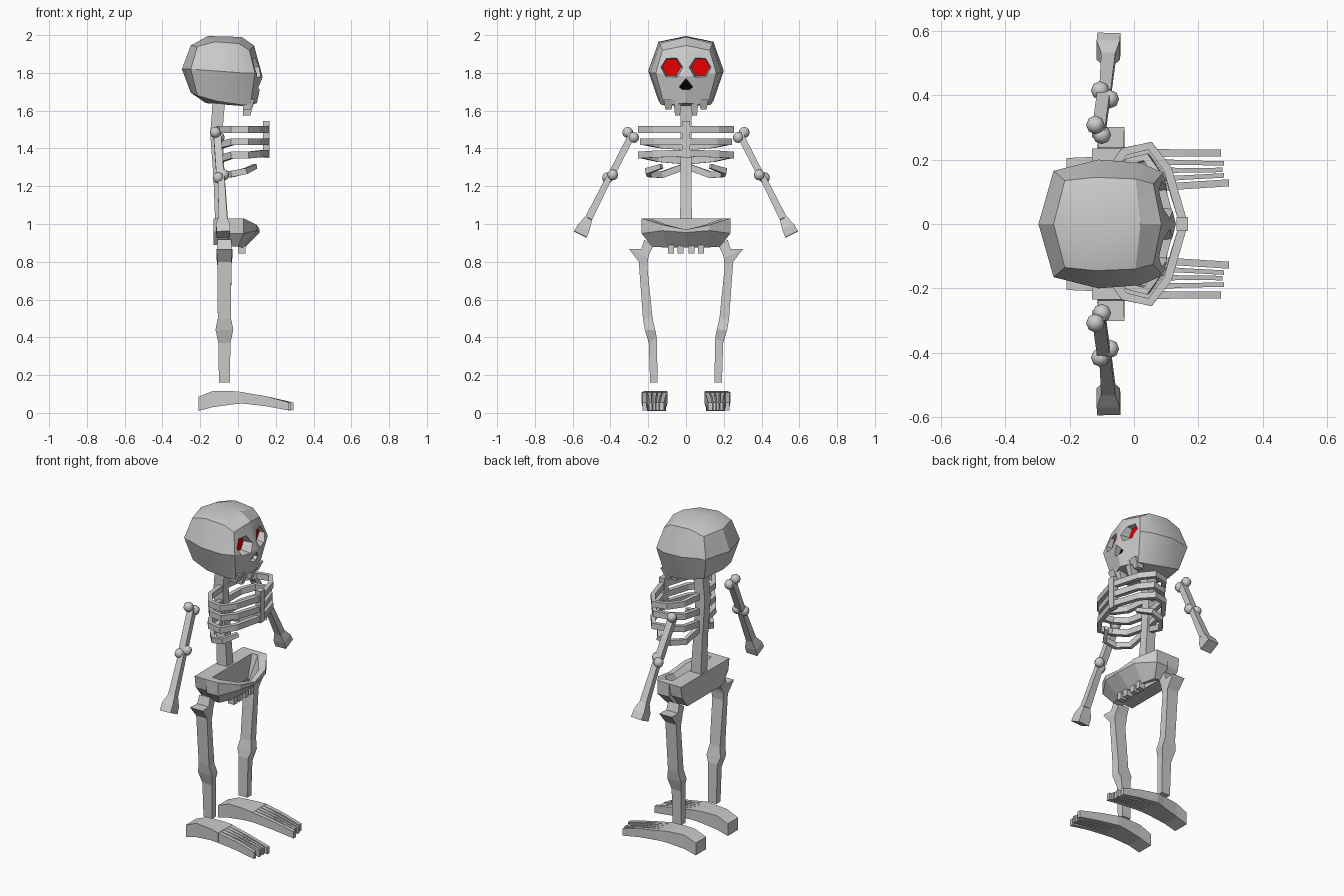
import bpy, bmesh
from math import pi
from mathutils import Vector, Matrix

if "Cube" in bpy.data.objects:
    bpy.data.objects.remove(bpy.data.objects["Cube"])


def finish(name, bm, mirror=False, color=None):
    bmesh.ops.recalc_face_normals(bm, faces=bm.faces)
    me = bpy.data.meshes.new(name)
    bm.to_mesh(me)
    bm.free()
    ob = bpy.data.objects.new(name, me)
    bpy.context.collection.objects.link(ob)
    if mirror:
        m = ob.modifiers.new("mirror", 'MIRROR')
        m.use_axis = (False, True, False)
        m.use_mirror_merge = False
    if color:
        mat = bpy.data.materials.new(name)
        mat.diffuse_color = color
        mat.use_nodes = True
        mat.node_tree.nodes["Principled BSDF"].inputs["Base Color"].default_value = mat.diffuse_color
        me.materials.append(mat)
    return ob


def add_loft(bm, rings):
    vs = [[bm.verts.new(p) for p in r] for r in rings]
    n = len(vs[0])
    for a, b in zip(vs, vs[1:]):
        for i in range(n):
            bm.faces.new((a[i], a[(i + 1) % n], b[(i + 1) % n], b[i]))
    bm.faces.new(vs[0])
    bm.faces.new(vs[-1])
    return vs


def loft(name, rings, mirror=True, color=None):
    bm = bmesh.new()
    add_loft(bm, rings)
    return finish(name, bm, mirror, color)


def tube(name, pts, ref=(1, 0, 0), mirror=True):
    """Rectangular bar along (x, y, z, half size along ref, other half size)."""
    P = [Vector(p[:3]) for p in pts]
    rings = []
    for i, p in enumerate(P):
        t = (P[min(i + 1, len(P) - 1)] - P[max(i - 1, 0)]).normalized()
        s = t.cross(Vector(ref)).normalized()
        u = s.cross(t)
        a, b = u * pts[i][3], s * pts[i][4]
        rings.append([p + a + b, p + a - b, p - a - b, p - a + b])
    return loft(name, rings, mirror)


def x_section(x, y0, y1, z0, z1):
    return [(x, y0, z0), (x, y1, z0), (x, y1, z1), (x, y0, z1)]


# Skull: top middle, corner, side, lower corner, bottom middle for each ring
half_rings = [
    [(-.25, 0, 1.945), (-.215, .135, 1.94), (-.25, .165, 1.82), (-.215, .13, 1.68), (-.25, 0, 1.695)],
    [(-.16, 0, 1.995), (-.12, .145, 1.965), (-.11, .2, 1.81), (-.11, .145, 1.65), (-.17, 0, 1.64)],
    [(.02, 0, 1.99), (.005, .14, 1.955), (.02, .19, 1.80), (.02, .13, 1.63), (.02, 0, 1.625)],
    [(.085, 0, 1.945), (.06, .125, 1.92), (.09, .16, 1.80), (.065, .115, 1.63), (.10, 0, 1.64)],
]
rings = [r + [(x, -y, z) for x, y, z in reversed(r[1:4])] for r in half_rings]
bm = bmesh.new()
vs = add_loft(bm, rings)
for ring, tip in ((vs[0], (-.297, 0, 1.82)), (vs[-1], (.13, 0, 1.78))):
    bmesh.ops.delete(bm, geom=[f for f in bm.faces if len(f.verts) == 8], context='FACES_ONLY') \
        if ring is vs[0] else None
    c = bm.verts.new(tip)
    for i in range(0, 8, 2):
        bm.faces.new((c, ring[i - 1], ring[i], ring[(i + 1) % 8]))
bmesh.ops.triangulate(bm, faces=bm.faces)
skull = finish("skull", bm)


def cone_x(bm, y, z, x0, x1, r0, r1, sides):
    mat = Matrix.Translation(((x0 + x1) / 2, y, z)) @ Matrix.Rotation(pi / 2, 4, 'Y')
    if sides == 3:
        mat = mat @ Matrix.Rotation(pi / 2, 4, 'Z') @ Matrix.Rotation(pi / 2, 4, 'Z') \
            @ Matrix.Rotation(pi / 2, 4, 'Z')
    bmesh.ops.create_cone(bm, cap_ends=True, segments=sides, radius1=r0, radius2=r1,
                          depth=x1 - x0, matrix=mat)


# Eye sockets and nose hole cut from the skull
def tri(x, k=1.0):
    return [(x, 0, 1.74 + .03 * k), (x, -.036 * k, 1.74 - .015 * k), (x, -.018 * k, 1.74 - .028 * k),
            (x, .018 * k, 1.74 - .028 * k), (x, .036 * k, 1.74 - .015 * k)]


bm = bmesh.new()
for s in (1, -1):
    cone_x(bm, .077 * s, 1.83, .045, .165, .048, .07, 6)
add_loft(bm, [tri(.07), tri(.2)])
cutter = finish("socket_cutter", bm)
cutter.hide_render = True
b = skull.modifiers.new("sockets", 'BOOLEAN')
b.operation, b.object, b.solver = 'DIFFERENCE', cutter, 'EXACT'
cut = bpy.data.meshes.new_from_object(
    skull.evaluated_get(bpy.context.evaluated_depsgraph_get()))
skull.modifiers.clear()
skull.data = cut
bpy.data.objects.remove(cutter)
bpy.ops.object.select_all(action='DESELECT')
bpy.context.view_layer.objects.active = skull
skull.select_set(True)
bpy.ops.object.shade_smooth_by_angle(angle=.5)

# Eyes and nose fill
bm = bmesh.new()
cone_x(bm, .077, 1.83, .04, .056, .05, .05, 6)
finish("eyes", bm, True, (.8, 0, 0, 1))
loft("nose", [tri(.06), tri(.085)], False, (0, 0, 0, 1))

# Upper jaw and teeth
for y, w, z in ((.093, .026, 1.605), (.045, .022, 1.575)):
    loft("teeth", [[(.03, y - w, 1.66), (.09, y - w, 1.66), (.09, y + w, 1.66), (.03, y + w, 1.66)],
                   [(.025, y - w * .6, z), (.065, y - w * .6, z),
                    (.065, y + w * .6, z), (.025, y + w * .6, z)]])

# Spine and breastbone
tube("spine", [(-.10, 0, 1.68, .035, .03), (-.105, 0, 1.6, .032, .03), (-.115, 0, 1.48, .032, .028),
               (-.10, 0, 1.25, .03, .028), (-.085, 0, .98, .035, .032)], mirror=False)
tube("breastbone", [(.15, 0, 1.545, .018, .022), (.15, 0, 1.35, .016, .02)], mirror=False)

# Ribs: scale in y, height at spine, side and front
plan = [(-.10, .02), (-.085, .15), (-.03, .225), (.05, .243), (.105, .17), (.15, .015)]
for k, zb, zs, zf in ((1.0, 1.50, 1.50, 1.50), (.95, 1.41, 1.435, 1.435), (1.0, 1.335, 1.365, 1.375)):
    zz = (zb, zb + (zs - zb) * .4, zs, zs, (zs + zf) / 2, zf)
    tube("rib", [(x, y * k, z, .018, .013) for (x, y), z in zip(plan, zz)], (0, 0, 1))
tube("floating_rib", [(-.10, .02, 1.30, .017, .012), (-.085, .13, 1.26, .017, .012),
                      (-.03, .195, 1.265, .017, .012), (.04, .205, 1.28, .016, .012),
                      (.09, .13, 1.305, .012, .012)], (0, 0, 1))

# Arms
tube("upper_arm", [(-.11, .285, 1.475, .02, .018), (-.095, .395, 1.26, .02, .018)])
tube("forearm", [(-.09, .405, 1.25, .018, .016), (-.08, .515, 1.03, .022, .02)])
tube("hand", [(-.08, .515, 1.03, .022, .02), (-.08, .54, .985, .036, .034), (-.078, .56, .945, .036, .038)])
for x, y, z in ((-.12, .308, 1.485), (-.10, .277, 1.458), (-.105, .415, 1.245), (-.075, .388, 1.26)):
    bm = bmesh.new()
    bmesh.ops.create_uvsphere(bm, u_segments=8, v_segments=6, radius=.029,
                              matrix=Matrix.Translation((x, y, z)))
    for f in bm.faces:
        f.smooth = True
    finish("joint_knob", bm, True)

# Pelvis: back block, bowl wall and small lower processes
loft("pelvis_back", [[(-.13, -.17, .89), (-.04, -.17, .89), (-.04, .17, .89), (-.13, .17, .89)],
                     [(-.13, -.225, .96), (-.04, -.225, .96), (-.04, .225, .96), (-.13, .225, .96)],
                     [(-.13, -.235, 1.03), (-.04, -.235, 1.03), (-.04, .235, 1.03), (-.13, .235, 1.03)]],
     False)
wall = [((-.05, .235, 1.03), (-.05, .235, .95), (-.05, .18, .88), .80),
        ((.03, .235, 1.03), (.03, .235, .95), (.0, .18, .88), .82),
        ((.10, .125, .995), (.10, .125, .965), (.025, .10, .875), .80),
        ((.115, 0, .97), (.115, 0, .955), (.035, 0, .875), .80)]
loft("pelvis_bowl", [[t, m, b, (b[0] - .03, b[1] * .85, b[2] + .01),
                      (t[0] - .03, t[1] * k, t[2])] for t, m, b, k in wall])
for y in (.03, .08):
    loft("pelvis_process", [x_section(0, y - .016, y + .016, .845, .89),
                            x_section(.04, y - .016, y + .016, .845, .89)])

# Legs: inner y/z, outer y/z, half depth
leg = [(.172, .885, .22, .917, .036), (.195, .84, .237, .867, .04), (.20, .82, .302, .868, .042),
       (.205, .775, .25, .80, .037), (.177, .5, .228, .5, .035), (.163, .44, .218, .44, .047),
       (.155, .40, .197, .37, .032), (.15, .16, .19, .16, .029)]
loft("leg", [[(-.072 - h, yi, zi), (-.072 + h, yi, zi), (-.072 + h, yo, zo), (-.072 - h, yo, zo)]
             for yi, zi, yo, zo, h in leg])

# Feet and toes
loft("foot", [x_section(-.21, .105, .205, .01, .085), x_section(-.135, .105, .208, .03, .115),
              x_section(-.03, .10, .222, .045, .115), x_section(.03, .097, .235, .05, .11)])
for i, (tip, yt) in enumerate(((.295, .128), (.28, .151), (.275, .168), (.28, .188), (.27, .22))):
    yb = .111 + i * .0275
    ym = yb * .55 + yt * .45
    w = .011 if i in (0, 4) else .007
    loft("toe", [x_section(.02, yb - .013, yb + .013, .05, .11),
                 x_section(.15, ym - w, ym + w, .035, .088),
                 x_section(tip, yt - w, yt + w, .013, .055)])
